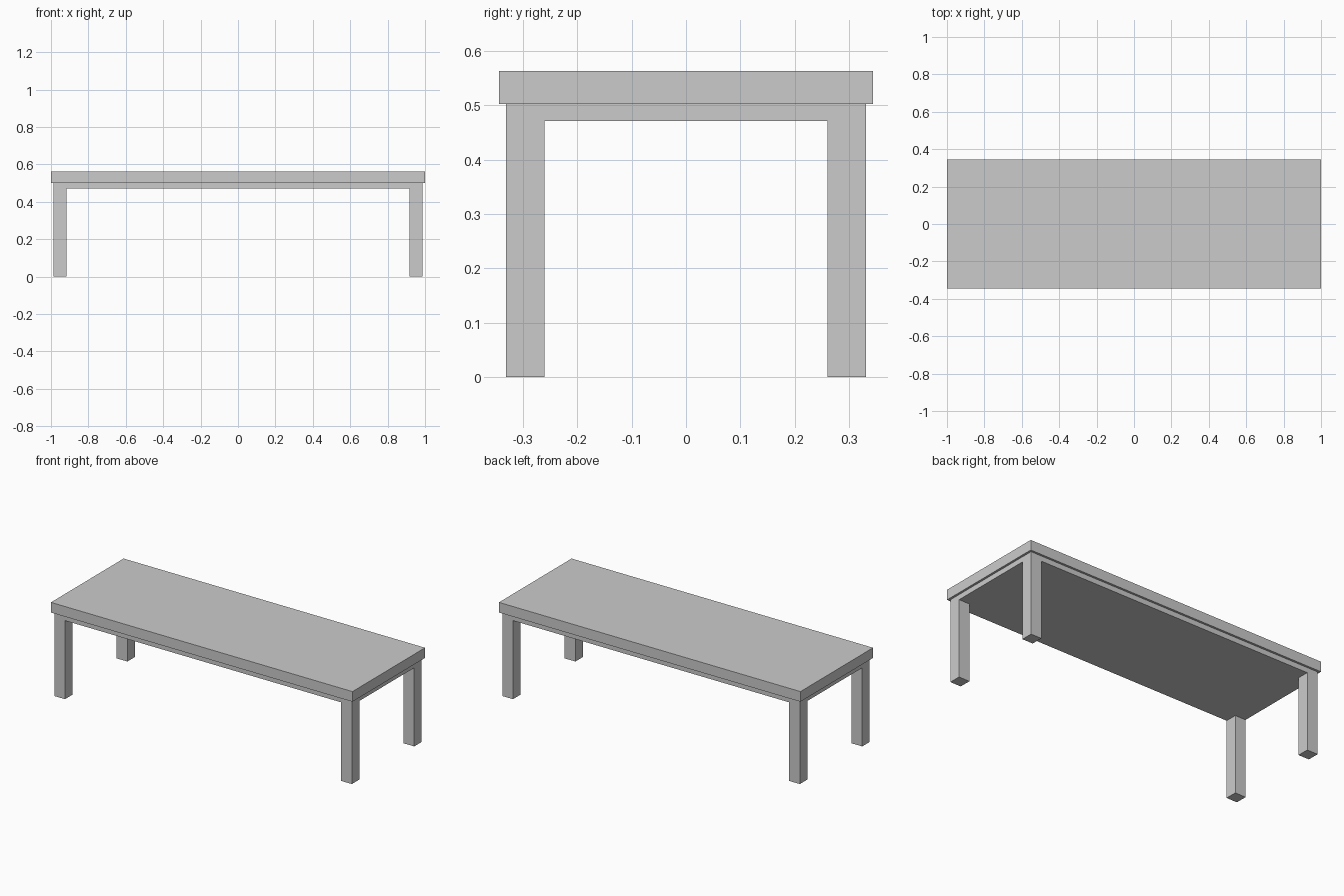
import bpy

if "Cube" in bpy.data.objects:
    bpy.data.objects.remove(bpy.data.objects["Cube"])


def box(name, x, y, z):
    """Box spanning the given (min, max) ranges."""
    bpy.ops.mesh.primitive_cube_add(size=1)
    obj = bpy.context.object
    obj.name = name
    for v in obj.data.vertices:
        v.co = [r[0] if c < 0 else r[1] for c, r in zip(v.co, (x, y, z))]
    return obj


TOP_X, TOP_Y = 1.0, 0.344      # half sizes of the top
BASE_X, BASE_Y = 0.987, 0.331  # half sizes of the base
LEG = 0.071                    # leg thickness
APRON_Z, SLAB_Z, HEIGHT = 0.471, 0.502, 0.563

# Table top
box("table_top", (-TOP_X, TOP_X), (-TOP_Y, TOP_Y), (SLAB_Z, HEIGHT))

# Solid apron under the top, flush with the legs
box("apron", (-BASE_X, BASE_X), (-BASE_Y, BASE_Y), (APRON_Z, SLAB_Z))

# Four corner legs
for sx, side in ((-1, "left"), (1, "right")):
    for sy, end in ((-1, "front"), (1, "back")):
        xs = sorted((sx * BASE_X, sx * (BASE_X - LEG)))
        ys = sorted((sy * BASE_Y, sy * (BASE_Y - LEG)))
        box(f"{end}_{side}_leg", xs, ys, (0, APRON_Z))
